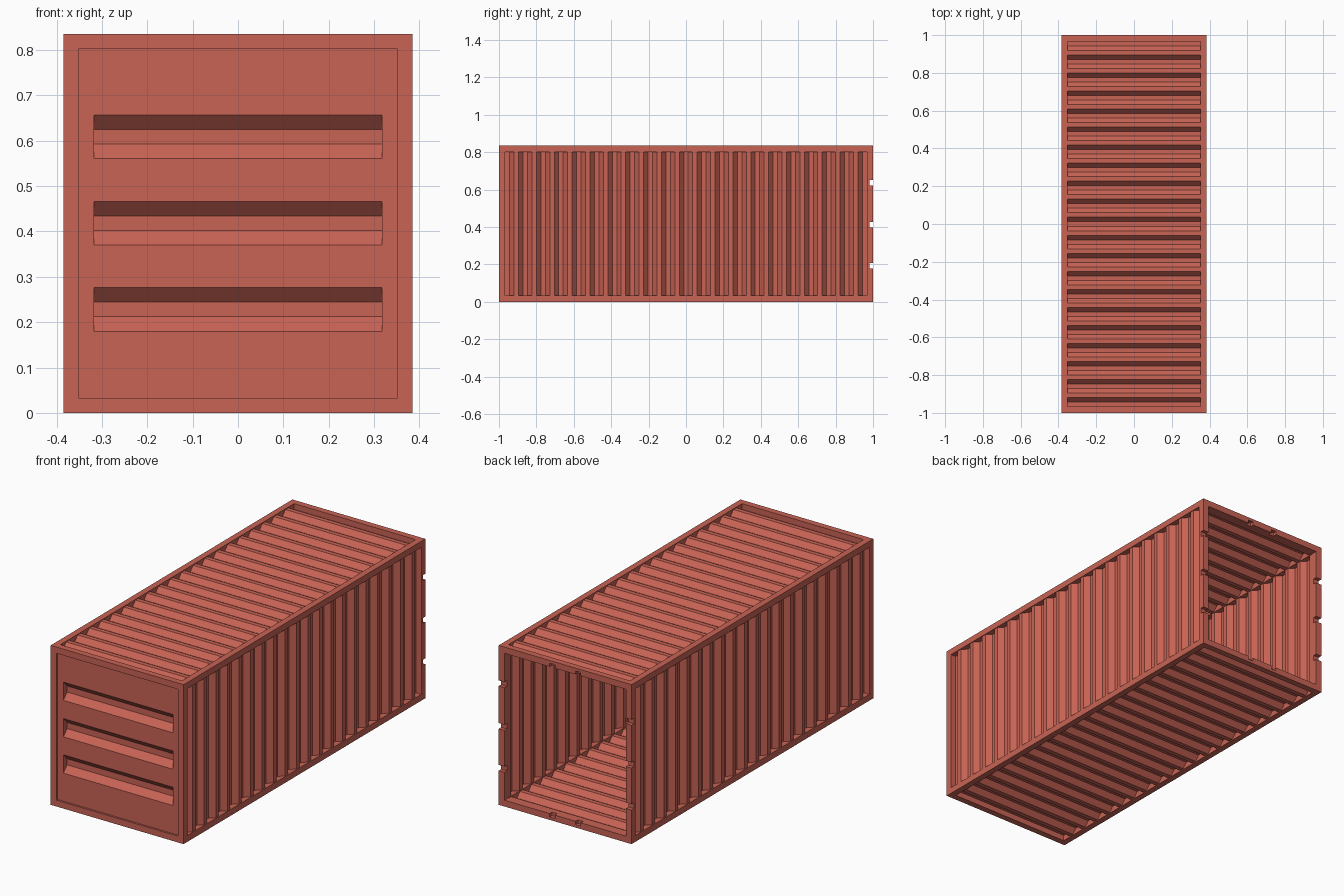
import bpy, bmesh, math
from mathutils import Matrix

if "Cube" in bpy.data.objects:
    bpy.data.objects.remove(bpy.data.objects["Cube"])

W, L, H = 0.385, 1.0, 0.4175      # half width, half length, half height
B = 0.033                         # frame bar thickness
HIGH, LOW = 0.004, 0.030          # rib crest / valley depth below the frame
RIBS = 20

paint = bpy.data.materials.new("red_paint")
paint.diffuse_color = (0.58, 0.125, 0.09, 1)
paint.use_nodes = True
paint.node_tree.nodes["Principled BSDF"].inputs["Base Color"].default_value = paint.diffuse_color


def new_object(name, bm):
    mesh = bpy.data.meshes.new(name)
    bm.to_mesh(mesh)
    bm.free()
    mesh.materials.append(paint)
    obj = bpy.data.objects.new(name, mesh)
    bpy.context.collection.objects.link(obj)
    return obj


def box(name, center, size):
    bm = bmesh.new()
    bmesh.ops.create_cube(bm, size=1)
    for v in bm.verts:
        v.co = [c + s * k for c, s, k in zip(center, size, v.co)]
    return new_object(name, bm)


def strip(bm, x0, x1, profile, flip=False):
    """Loft a (y, z) profile between two x positions."""
    rows = [[bm.verts.new((x, y, z)) for x in (x0, x1)] for y, z in profile]
    for a, b in zip(rows, rows[1:]):
        quad = (a[0], a[1], b[1], b[0])
        bm.faces.new(quad[::-1] if flip else quad)


# Frame: a block hollowed along all three axes
frame = box("frame", (0, 0, H), (2 * W, 2 * L, 2 * H))
ix, iy, iz = 2 * (W - B), 2 * (L - B), 2 * (H - B)
cuts = [((0, 0, H), (3, iy, iz)), ((0, 0, H), (ix, 3, iz)), ((0, 0, H), (ix, iy, 3))]
# Hinge notches through the rear posts
for z in (0.194, 0.413, 0.637):
    for s in (-1, 1):
        cuts.append(((s * W, L, z), (0.1, 0.04, 0.03)))
# Latch pockets on the inside of the rear top and bottom bars
for x in (-0.075, 0.075):
    for z in (B, 2 * H - B):
        cuts.append(((x, L, z), (0.03, 0.04, 0.036)))
for center, size in cuts:
    cutter = box("cutter", center, size)
    cutter.hide_render = True
    mod = frame.modifiers.new("cut", 'BOOLEAN')
    mod.operation = 'DIFFERENCE'
    mod.solver = 'EXACT'
    mod.object = cutter
    bpy.context.view_layer.objects.active = frame
    bpy.ops.object.modifier_apply(modifier=mod.name)
    bpy.data.objects.remove(cutter)

# Corrugated roof, floor and side walls
unit = 2 * (L - B) / (4 * RIBS + 1)
for name, angle, outer, half in (("roof", 0, H, W - B), ("right_wall", 90, W, H - B),
                                 ("floor", 180, H, W - B), ("left_wall", -90, W, H - B)):
    profile = [(-L + B + i * unit, outer - (LOW if i % 4 < 2 else HIGH))
               for i in range(4 * RIBS + 2)]
    bm = bmesh.new()
    strip(bm, -half, half, profile)
    bm.transform(Matrix.Translation((0, 0, H)) @ Matrix.Rotation(math.radians(angle), 4, 'Y'))
    new_object(name, bm)

# Front panel with three trapezoid grooves
face, deep, groove_x, step = -L + 0.01, -L + 0.04, 0.318, 0.032
bottom, top = B, 2 * H - B
profile = [(face, bottom)]
bm = bmesh.new()
for z in (0.18, 0.37, 0.561):
    groove = [(face, z), (deep, z + step), (deep, z + 2 * step), (face, z + 3 * step)]
    profile += groove
    for x in (-groove_x, groove_x):
        cap = [bm.verts.new((x, y, zz)) for y, zz in groove]
        bm.faces.new(cap if x > 0 else cap[::-1])
profile.append((face, top))
strip(bm, -groove_x, groove_x, profile)
for s in (-1, 1):
    strip(bm, s * groove_x, s * (W - B), [(face, bottom), (face, top)], flip=s < 0)
bmesh.ops.remove_doubles(bm, verts=bm.verts, dist=1e-5)
new_object("front_panel", bm)
